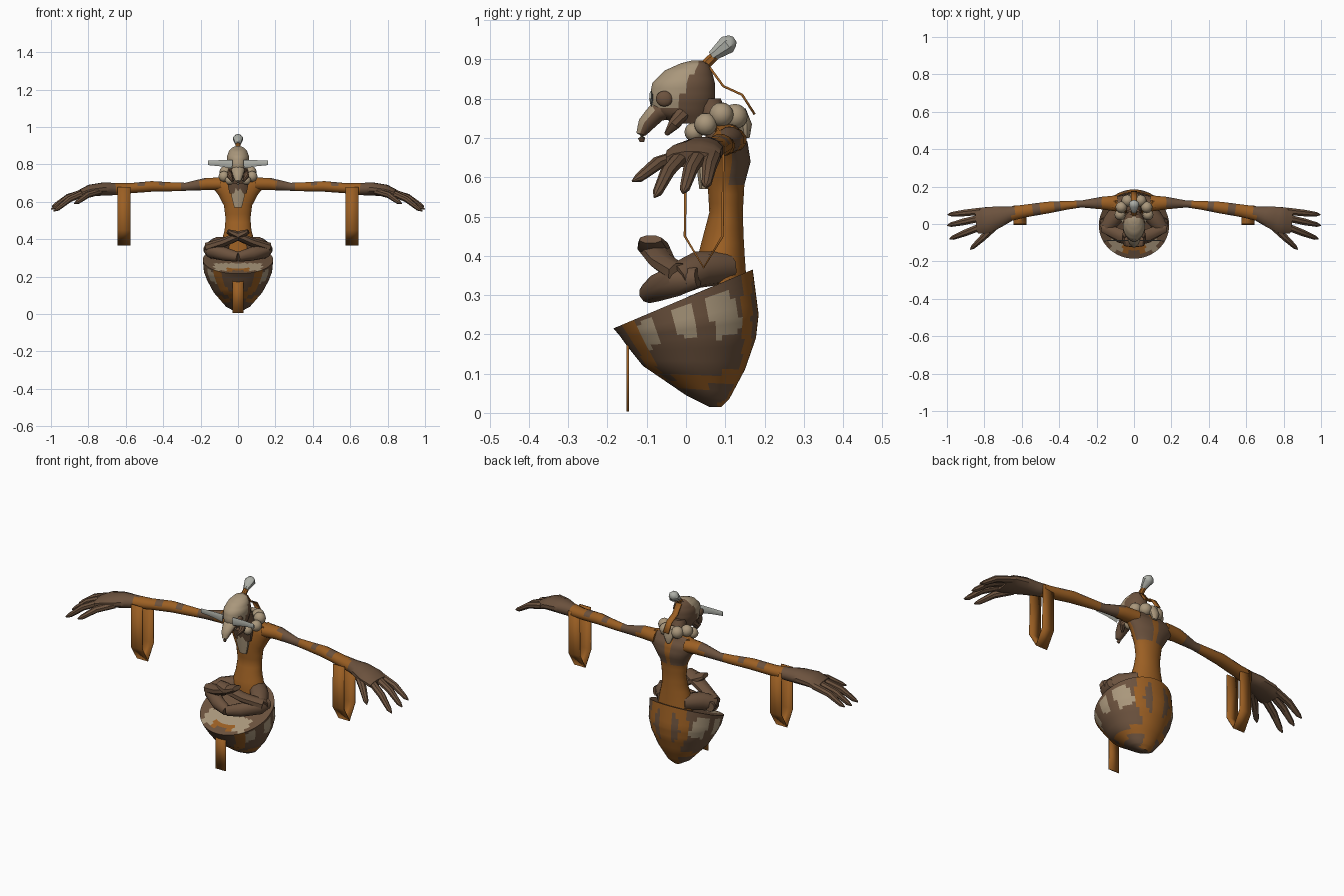
import bpy, bmesh, math
from mathutils import Vector as V

MATS = {}
for nm, col in {"brown": (0.15, 0.085, 0.048), "orange": (0.33, 0.115, 0.017),
                "cream": (0.40, 0.31, 0.20), "grey": (0.42, 0.43, 0.39)}.items():
    m = bpy.data.materials.new(nm)
    m.diffuse_color = (*col, 1)
    MATS[nm] = m
NAMES = list(MATS)


def finish(name, bm, color, angle=40):
    """Turn a bmesh into an object; color is a name or a rule on face centre and normal."""
    bmesh.ops.recalc_face_normals(bm, faces=bm.faces)
    for f in bm.faces:
        c = color if isinstance(color, str) else color(f.calc_center_median(), f.normal)
        f.material_index = NAMES.index(c)
    me = bpy.data.meshes.new(name)
    bm.to_mesh(me)
    bm.free()
    for m in MATS.values():
        me.materials.append(m)
    ob = bpy.data.objects.new(name, me)
    bpy.context.collection.objects.link(ob)
    bpy.ops.object.select_all(action='DESELECT')
    ob.select_set(True)
    bpy.context.view_layer.objects.active = ob
    bpy.ops.object.shade_smooth_by_angle(angle=math.radians(angle))
    return ob


def loft(name, rings, color):
    bm = bmesh.new()
    rows = [[bm.verts.new(p) for p in r] for r in rings]
    n = len(rows[0])
    for a, b in zip(rows, rows[1:]):
        for i in range(n):
            j = (i + 1) % n
            bm.faces.new((a[i], a[j], b[j], b[i]))
    bm.faces.new(rows[0])
    bm.faces.new(rows[-1])
    return finish(name, bm, color)


def refine(stations, k):
    """Insert k linear steps between stations given as flat tuples."""
    out = []
    for a, b in zip(stations, stations[1:]):
        out += [tuple(p + (q - p) * i / k for p, q in zip(a, b)) for i in range(k)]
    return out + [stations[-1]]


def tube(name, st, color, sides=8, k=1, up=(0, 0, 1)):
    """Sweep an ellipse through stations (x, y, z, half width, half height)."""
    st = refine(st, k)
    P = [V(s[:3]) for s in st]
    rings = []
    for i, s in enumerate(st):
        d = (P[min(i + 1, len(P) - 1)] - P[max(i - 1, 0)]).normalized()
        if abs(up[1]) > 0:
            d = V((0, 0, 1))
        side = d.cross(V(up)).normalized()
        u = side.cross(d)
        rings.append([P[i] + side * s[3] * math.cos(t) + u * s[4] * math.sin(t)
                      for t in [2 * math.pi * (q + 0.5) / sides for q in range(sides)]])
    return loft(name, rings, color)


def ball(name, c, r, color, seg=12):
    bm = bmesh.new()
    bmesh.ops.create_uvsphere(bm, u_segments=seg, v_segments=seg // 2 + 2, radius=1)
    for v in bm.verts:
        v.co = V([v.co[i] * r[i] + c[i] for i in range(3)])
    return finish(name, bm, color)


def strap(name, x, hw, path, color, t=0.006):
    """Thin ribbon running along a (y, z) path."""
    bm = bmesh.new()
    P = [(bm.verts.new((x - hw, y, z)), bm.verts.new((x + hw, y, z))) for y, z in path]
    for a, b in zip(P, P[1:]):
        bm.faces.new((a[0], a[1], b[1], b[0]))
    ob = finish(name, bm, color, 20)
    md = ob.modifiers.new("thickness", 'SOLIDIFY')
    md.thickness, md.offset = t, 0


# Pointed basket with a tilted rim: (front y, z, back y, z, half width)
levels = refine([(0.06, 0.015, 0.09, 0.015, 0.02), (0, 0.045, 0.11, 0.035, 0.065),
                 (-0.11, 0.12, 0.15, 0.11, 0.13), (-0.15, 0.17, 0.178, 0.19, 0.165),
                 (-0.17, 0.198, 0.185, 0.25, 0.182), (-0.185, 0.215, 0.17, 0.365, 0.188)], 4)
levels += refine([levels[-1], (-0.01, 0.288, 0.01, 0.298, 0.01)], 8)[1:]
rings = []
for fy, fz, by, bz, w in levels:
    ring = []
    for i in range(64):
        a = 2 * math.pi * i / 64
        q = (1 - math.cos(a)) / 2
        ring.append((w * math.sin(a), fy + (by - fy) * q, fz + (bz - fz) * q))
    rings.append(ring)


def basket_color(c, n):
    d = 0.215 + (c.y + 0.185) * 0.4225 - c.z
    if d < 0.004 and n.z > 0.5:            # lap surface
        if -0.15 < c.y < -0.05 and abs(c.x) < 0.13:
            return "orange" if abs(c.x) < 0.06 and c.y < -0.11 else "cream"
        return "brown"
    if c.y > 0.08 and abs(c.x) < 0.035 or abs(c.y - 0.155) < 0.012 and c.z > 0.12:
        return "orange"
    if abs(c.z - 0.085 - max(c.y - 0.1, 0) * 0.5) < 0.018 and c.y > -0.03:
        return "orange"
    if abs(c.y + 0.148 - d * 0.45) < 0.012:
        return "orange"
    y = c.y - d * 0.3
    for lo, hi, depth in ((-0.13, -0.085, 0.09), (-0.04, 0.0, 0.11), (0.04, 0.105, 0.14)):
        if lo < y < hi and 0.015 < d < depth:
            return "cream"
    return "brown"


loft("basket", rings, basket_color)
strap("front_flap", 0, 0.03, [(-0.148, 0.19), (-0.148, 0.004)], "orange")

# Torso, shoulders and neck
tube("torso", [(0, 0.09, 0.33, 0.10, 0.065), (0, 0.09, 0.40, 0.085, 0.06),
               (0, 0.095, 0.45, 0.072, 0.052), (0, 0.102, 0.51, 0.067, 0.043),
               (0, 0.102, 0.58, 0.076, 0.047), (0, 0.11, 0.64, 0.108, 0.055),
               (0, 0.11, 0.69, 0.150, 0.047), (0, 0.105, 0.722, 0.150, 0.03),
               (0, 0.1, 0.735, 0.06, 0.035)],
     lambda c, n: "brown" if c.y > 0.115 and c.z > 0.59 and abs(c.x) > 0.012 else "orange",
     24, 3, (0, 1, 0))
tube("neck", [(0, 0.09, 0.70, 0.045, 0.04), (0, 0.05, 0.80, 0.035, 0.04)], "brown", 12, 1, (0, 1, 0))


def arm_color(c, n):
    x = abs(c.x)
    if 0.19 < x < 0.31 or x > 0.645:
        return "brown"
    return "brown" if n.z > 0.5 and (0.38 < x < 0.42 or 0.50 < x < 0.54) else "orange"


for s, side in ((1, "left"), (-1, "right")):
    # Arm and palm
    tube(side + "_arm", [(s * x, y, z, w, h) for x, y, z, w, h in (
        (0.09, 0.11, 0.695, 0.045, 0.035), (0.17, 0.112, 0.695, 0.035, 0.034),
        (0.28, 0.107, 0.68, 0.019, 0.022), (0.36, 0.10, 0.68, 0.024, 0.025),
        (0.46, 0.088, 0.682, 0.032, 0.029), (0.58, 0.07, 0.672, 0.035, 0.028),
        (0.66, 0.055, 0.668, 0.040, 0.034), (0.72, 0.04, 0.668, 0.058, 0.036),
        (0.79, 0.02, 0.660, 0.073, 0.032), (0.84, 0.015, 0.645, 0.068, 0.022))],
        arm_color, 12, 3)
    # Fingers and thumb: root and tip, drooping at the middle joint
    for i, (a, b) in enumerate((((0.82, 0.068, 0.652), (0.995, 0.05, 0.575)),
                                ((0.83, 0.03, 0.652), (0.998, -0.008, 0.56)),
                                ((0.82, -0.015, 0.65), (0.985, -0.08, 0.55)),
                                ((0.74, -0.01, 0.655), (0.875, -0.136, 0.59)))):
        a, b = V(a), V(b)
        mid = (a + b) / 2 + V((0, 0, 0.013))
        st = [(a, 0.021, 0.018), (mid, 0.019, 0.017), (a.lerp(b, 0.88), 0.013, 0.012), (b, 0.003, 0.003)]
        tube(f"{side}_finger_{i}", [(s * p.x, p.y, p.z, w, h) for p, w, h in st], "brown", 8)
    # Hanging sleeve loop
    strap(side + "_loop", s * 0.61, 0.034,
          [(0.0, 0.68), (-0.003, 0.45), (0.045, 0.37), (0.093, 0.45), (0.095, 0.68)], "orange")
    # Crossed legs
    tube(side + "_thigh", [(s * 0.05, 0.10, 0.37, 0.045, 0.042), (s * 0.11, 0.03, 0.365, 0.047, 0.047),
                           (s * 0.15, -0.025, 0.34, 0.04, 0.042)], "brown", 10)
    tube(side + "_calf", [(s * 0.165, 0.03, 0.345, 0.022, 0.025), (s * 0.145, -0.02, 0.34, 0.036, 0.042),
                          (s * 0.07, -0.07, 0.32, 0.034, 0.036), (0, -0.095, 0.305, 0.026, 0.026)], "brown", 10)
    tube(side + "_shin", [(s * 0.165, -0.02, 0.355, 0.028, 0.028), (s * 0.07, -0.06, 0.385, 0.035, 0.024),
                          (-s * 0.02, -0.085, 0.425, 0.042, 0.023), (-s * 0.055, -0.09, 0.442, 0.03, 0.012)],
         "brown", 8)
    # Side feathers of the mask
    tube(side + "_feather", [(s * 0.03, -0.088, 0.80, 0.004, 0.022), (s * 0.10, -0.088, 0.806, 0.003, 0.016),
                             (s * 0.16, -0.09, 0.808, 0.003, 0.012)], "grey", 6)
    ball(side + "_eye", (s * 0.05, -0.055, 0.80), (0.011, 0.022, 0.02), "brown")
    # Cheek plates under the mask
    tube(side + "_cheek", [(s * 0.035, -0.01, 0.765, 0.02, 0.02), (s * 0.045, -0.03, 0.735, 0.016, 0.016),
                           (s * 0.03, -0.05, 0.71, 0.006, 0.006)], "brown", 8)
    # Bead necklace
    for i, (x, y, z, r) in enumerate(((0.045, 0.02, 0.715, 0.024), (0.075, 0.05, 0.735, 0.029),
                                      (0.068, 0.09, 0.76, 0.031), (0.035, 0.125, 0.755, 0.032))):
        ball(f"{side}_bead_{i}", (s * x, y, z), (r, r, r), "cream")
    tube(f"{side}_knot", [(s * 0.09, 0.08, 0.715, 0.012, 0.01), (s * 0.1, 0.125, 0.725, 0.012, 0.008)], "orange", 6)

tube("back_bead", [(0, 0.13, 0.775, 0.026, 0.022), (0, 0.15, 0.735, 0.028, 0.018),
                   (0, 0.152, 0.70, 0.012, 0.01)], "cream", 10, 1, (0, 1, 0))
tube("pendant", [(0, 0.045, 0.57, 0.022, 0.012), (0, 0.04, 0.63, 0.038, 0.015),
                 (0, 0.035, 0.69, 0.03, 0.02)], "cream", 8, 1, (0, 1, 0))
tube("collar", [(0, 0.045, 0.645, 0.048, 0.02), (0, 0.04, 0.70, 0.06, 0.03)], "brown", 10, 1, (0, 1, 0))

# Masked head: pale face, dark back
tube("head", [(0, 0.01, 0.737, 0.03, 0.04), (0, -0.012, 0.765, 0.048, 0.075),
              (0, -0.01, 0.80, 0.058, 0.084), (0, -0.006, 0.84, 0.06, 0.08),
              (0, 0.006, 0.872, 0.048, 0.06), (0, 0.022, 0.89, 0.032, 0.036),
              (0, 0.028, 0.897, 0.012, 0.014)],
     lambda c, n: "cream" if c.y < 0.005 + (c.z - 0.84) * 0.5 and c.z > 0.775 else "brown",
     32, 3, (0, 1, 0))
tube("beak", [(0, -0.03, 0.785, 0.042, 0.035), (0, -0.075, 0.765, 0.036, 0.026),
              (0, -0.102, 0.735, 0.026, 0.022), (0, -0.114, 0.71, 0.015, 0.013),
              (0, -0.112, 0.69, 0.005, 0.006)],
     lambda c, n: "cream" if n.y < -0.5 else "brown", 12, 2)

# Topknot and trailing ribbon
tube("topknot_stem", [(0, 0.04, 0.878, 0.014, 0.014), (0, 0.076, 0.912, 0.013, 0.013)], "orange", 8)
tube("topknot_tuft", [(0, 0.066, 0.908, 0.014, 0.014), (0, 0.105, 0.938, 0.029, 0.026),
                      (0, 0.118, 0.948, 0.02, 0.018), (0, 0.124, 0.952, 0.008, 0.008)], "grey", 8)
strap("trailing_ribbon", 0, 0.016, [(0.06, 0.88), (0.095, 0.832), (0.143, 0.81), (0.175, 0.76)], "orange")
